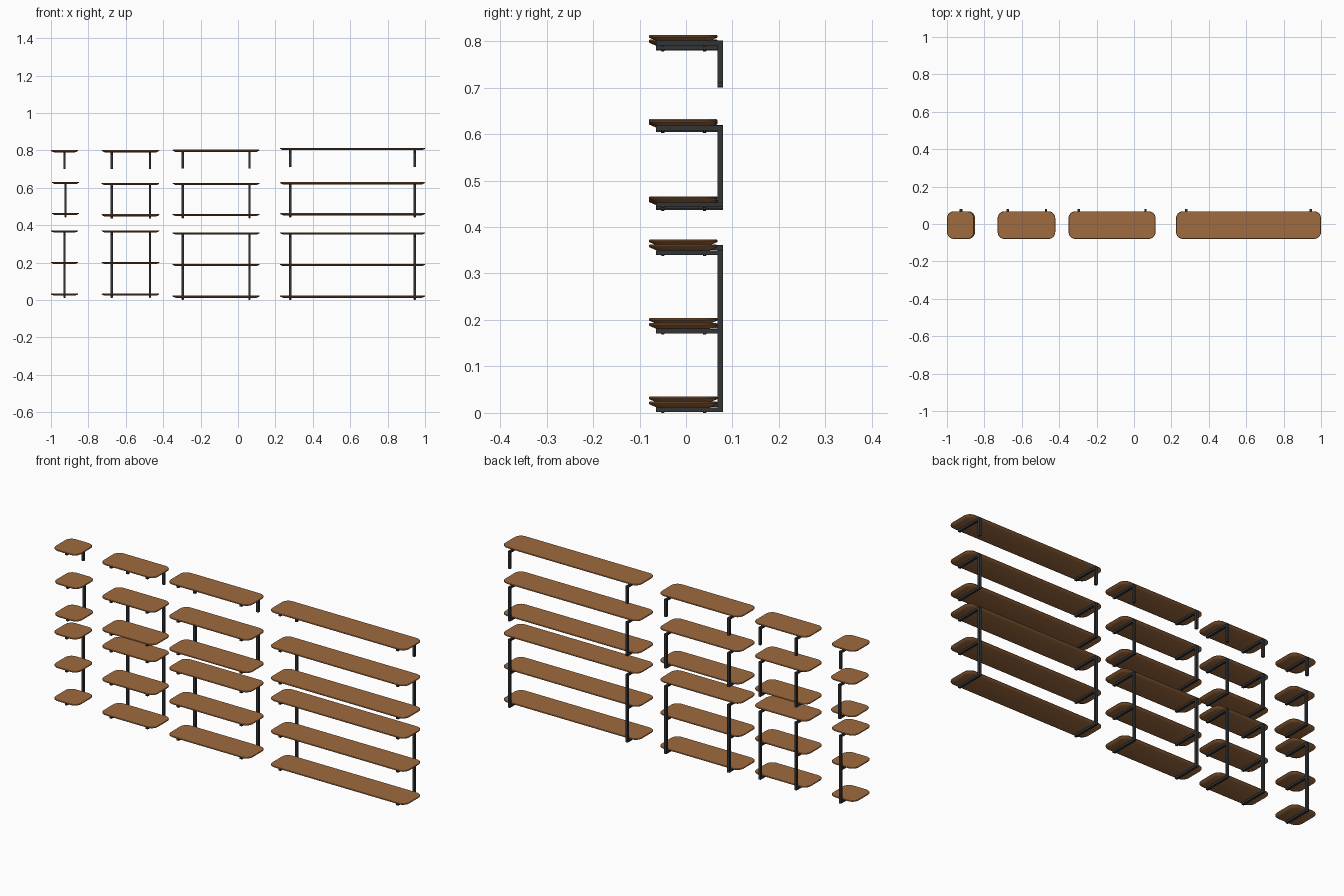
import bpy, bmesh, math
from mathutils import Matrix

cube = bpy.data.objects.get("Cube")
if cube:
    bpy.data.objects.remove(cube, do_unlink=True)


def material(name, rgb, rough):
    m = bpy.data.materials.new(name)
    m.use_nodes = True
    m.diffuse_color = (*rgb, 1)
    bsdf = m.node_tree.nodes["Principled BSDF"]
    bsdf.inputs["Base Color"].default_value = (*rgb, 1)
    bsdf.inputs["Roughness"].default_value = rough
    return m


wood = material("warm wood", (0.35, 0.147, 0.05), 0.6)
metal = material("black metal", (0.032, 0.034, 0.037), 0.5)

FRONT, BACK = -0.08, 0.068      # shelf depth
THICK, ARM, BAR = 0.012, 0.01, 0.012
POST_BACK = 0.08


def finish(name, bm, mat):
    bmesh.ops.recalc_face_normals(bm, faces=bm.faces)
    mesh = bpy.data.meshes.new(name)
    bm.to_mesh(mesh)
    bm.free()
    mesh.materials.append(mat)
    ob = bpy.data.objects.new(name, mesh)
    bpy.context.collection.objects.link(ob)
    bpy.context.view_layer.objects.active = ob
    bpy.ops.object.select_all(action='DESELECT')
    ob.select_set(True)
    bpy.ops.object.shade_smooth_by_angle(angle=math.radians(25))


def rounded_ring(bm, x0, x1, inset, z, radius=0.037, steps=8):
    """Rounded rectangle outline, shrunk by inset."""
    r = radius - inset
    ring = []
    corners = [(x1, BACK, -1, -1), (x0, BACK, 1, -1),
               (x0, FRONT, 1, 1), (x1, FRONT, -1, 1)]
    for i, (cx, cy, sx, sy) in enumerate(corners):
        for k in range(steps + 1):
            a = (i + k / steps) * math.pi / 2
            ring.append(bm.verts.new((cx + sx * radius + r * math.cos(a),
                                      cy + sy * radius + r * math.sin(a), z)))
    return ring


def shelf(name, x0, x1, top):
    """Board with rounded corners and an undercut edge."""
    bm = bmesh.new()
    profile = [(0.016, THICK), (0.002, 0.006), (0, 0.004), (0, 0.002), (0.002, 0)]
    rings = [rounded_ring(bm, x0, x1, i, top - d) for i, d in profile]
    for a, b in zip(rings, rings[1:]):
        for i in range(len(a)):
            j = (i + 1) % len(a)
            bm.faces.new((a[i], a[j], b[j], b[i]))
    bm.faces.new(rings[0])
    bm.faces.new(rings[-1])
    finish(name, bm, wood)


def box(bm, x, y0, y1, z0, z1):
    m = Matrix.Translation((x, (y0 + y1) / 2, (z0 + z1) / 2))
    m = m @ Matrix.Diagonal((BAR, y1 - y0, z1 - z0, 1))
    bmesh.ops.create_cube(bm, size=1, matrix=m)


def bracket(name, x, tops, drop):
    """Upright with an arm and two screw heads under each shelf."""
    bm = bmesh.new()
    top = max(tops) - THICK
    bottom = min(tops) - THICK - ARM - drop
    box(bm, x, POST_BACK - BAR, POST_BACK, bottom, top)
    for t in tops:
        z = t - THICK
        box(bm, x, -0.065, POST_BACK - BAR, z - ARM, z)
        for y in (-0.05, 0.04):
            bmesh.ops.create_cone(bm, cap_ends=True, segments=10, radius1=0.003,
                                  radius2=0.004, depth=0.002,
                                  matrix=Matrix.Translation((x, y, z - ARM - 0.001)))
    finish(name, bm, metal)


# column: name, left and right ends, uprights, shelf tops of the upper, middle, lower units
columns = [
    ("tiny", -1.0, -0.855, [-0.927], [0.802], [0.632, 0.466], [0.373, 0.204, 0.035]),
    ("short", -0.729, -0.421, [-0.675, -0.471], [0.802], [0.626, 0.459], [0.373, 0.204, 0.035]),
    ("medium", -0.35, 0.115, [-0.295, 0.061], [0.804], [0.627, 0.461], [0.362, 0.193, 0.024]),
    ("long", 0.225, 1.0, [0.28, 0.945], [0.813], [0.63, 0.465], [0.362, 0.193, 0.024]),
]
for size, x0, x1, posts, *units in columns:
    for unit, tops in zip(("upper", "middle", "lower"), units):
        shift = 0.005 if (size, unit) == ("tiny", "middle") else 0
        drop = 0.08 if unit == "upper" else 0
        for i, t in enumerate(tops):
            shelf(f"{size}_{unit}_shelf_{i + 1}", x0 + shift, x1 + shift, t)
        for i, x in enumerate(posts):
            bracket(f"{size}_{unit}_bracket_{i + 1}", x + shift, tops, drop)
